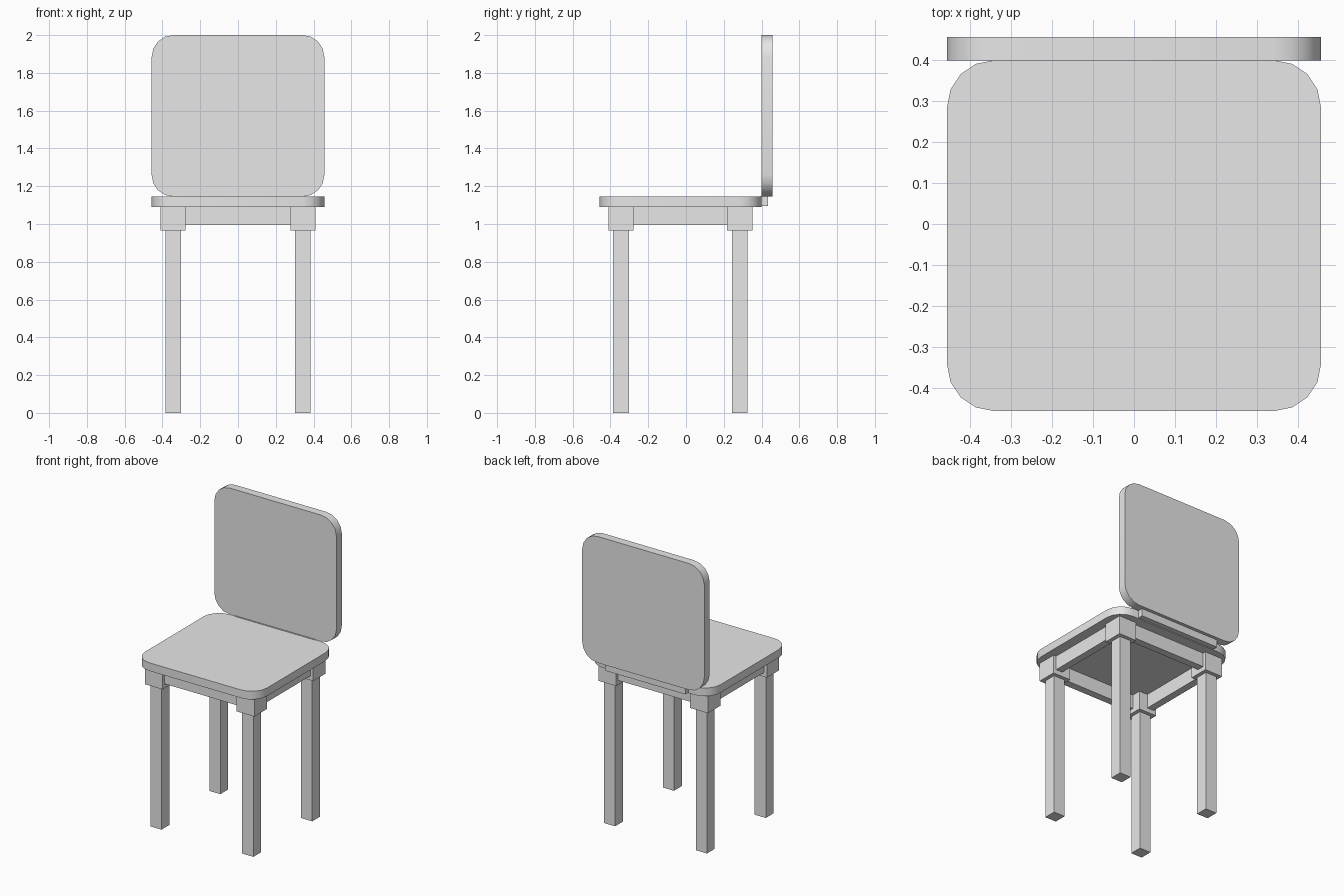
import bpy
import bmesh
import math

if "Cube" in bpy.data.objects:
    bpy.data.objects.remove(bpy.data.objects["Cube"], do_unlink=True)

grey = bpy.data.materials.new("light_grey")
grey.use_nodes = True
colour = (0.8, 0.8, 0.8, 1)
grey.diffuse_color = colour
grey.node_tree.nodes["Principled BSDF"].inputs["Base Color"].default_value = colour


def finish(name, bm):
    """Turn a bmesh into a named, coloured object."""
    bmesh.ops.recalc_face_normals(bm, faces=bm.faces)
    mesh = bpy.data.meshes.new(name)
    bm.to_mesh(mesh)
    bm.free()
    mesh.materials.append(grey)
    obj = bpy.data.objects.new(name, mesh)
    bpy.context.collection.objects.link(obj)
    return obj


def box(name, low, high):
    """Box between two opposite corners."""
    bm = bmesh.new()
    bmesh.ops.create_cube(bm, size=1)
    for v in bm.verts:
        v.co = [(a + b) / 2 + c * (b - a) for a, b, c in zip(low, high, v.co)]
    return finish(name, bm)


def rounded_panel(name, half_x, low, high, start, depth, upright):
    """Rounded rectangle, extruded up (lying) or backwards (upright)."""
    radius, steps = 0.115, 4
    bm = bmesh.new()
    corners = [(half_x, high), (-half_x, high), (-half_x, low), (half_x, low)]
    verts = []
    for i, (cx, cv) in enumerate(corners):
        ox = cx - math.copysign(radius, cx)
        ov = cv + (radius if cv == low else -radius)
        for s in range(steps + 1):
            a = math.pi / 2 * (i + s / steps)
            u, v = ox + radius * math.cos(a), ov + radius * math.sin(a)
            verts.append(bm.verts.new((u, start, v) if upright else (u, v, start)))
    face = bm.faces.new(verts)
    moved = bmesh.ops.extrude_face_region(bm, geom=[face], use_keep_orig=True)["geom"]
    offset = (0, depth, 0) if upright else (0, 0, depth)
    bmesh.ops.translate(bm, vec=offset,
                        verts=[g for g in moved if isinstance(g, bmesh.types.BMVert)])
    obj = finish(name, bm)
    bpy.ops.object.select_all(action="DESELECT")
    obj.select_set(True)
    bpy.context.view_layer.objects.active = obj
    bpy.ops.object.shade_smooth_by_angle(angle=math.radians(30))
    return obj


# Seat, backrest and the strip that joins them
rounded_panel("seat", 0.457, -0.457, 0.4, 1.09, 0.055, False)
rounded_panel("backrest", 0.457, 1.145, 2.0, 0.4, 0.057, True)
box("backrest_joint", (-0.3, 0.395, 1.095), (0.3, 0.435, 1.148))

# Legs with their corner blocks, arranged around the seat centre
mid_y = -0.03
for sx, side in ((1, "left"), (-1, "right")):
    for sy, end in ((-1, "front"), (1, "back")):
        for part, inner, outer, bottom, top in (
                ("leg", 0.302, 0.385, 0, 0.97),
                ("corner_block", 0.277, 0.41, 0.965, 1.092)):
            xs = sorted((sx * inner, sx * outer))
            ys = sorted((mid_y + sy * (inner - 0.029), mid_y + sy * (outer - 0.029)))
            box(f"{end}_{side}_{part}", (xs[0], ys[0], bottom), (xs[1], ys[1], top))

# Apron rails between the corner blocks
for s, side, end in ((1, "left", "back"), (-1, "right", "front")):
    xs = sorted((s * 0.34, s * 0.39))
    box(f"{side}_rail", (xs[0], mid_y - 0.26, 0.995), (xs[1], mid_y + 0.26, 1.092))
    ys = sorted((mid_y + s * 0.31, mid_y + s * 0.36))
    box(f"{end}_rail", (-0.29, ys[0], 0.995), (0.29, ys[1], 1.092))
